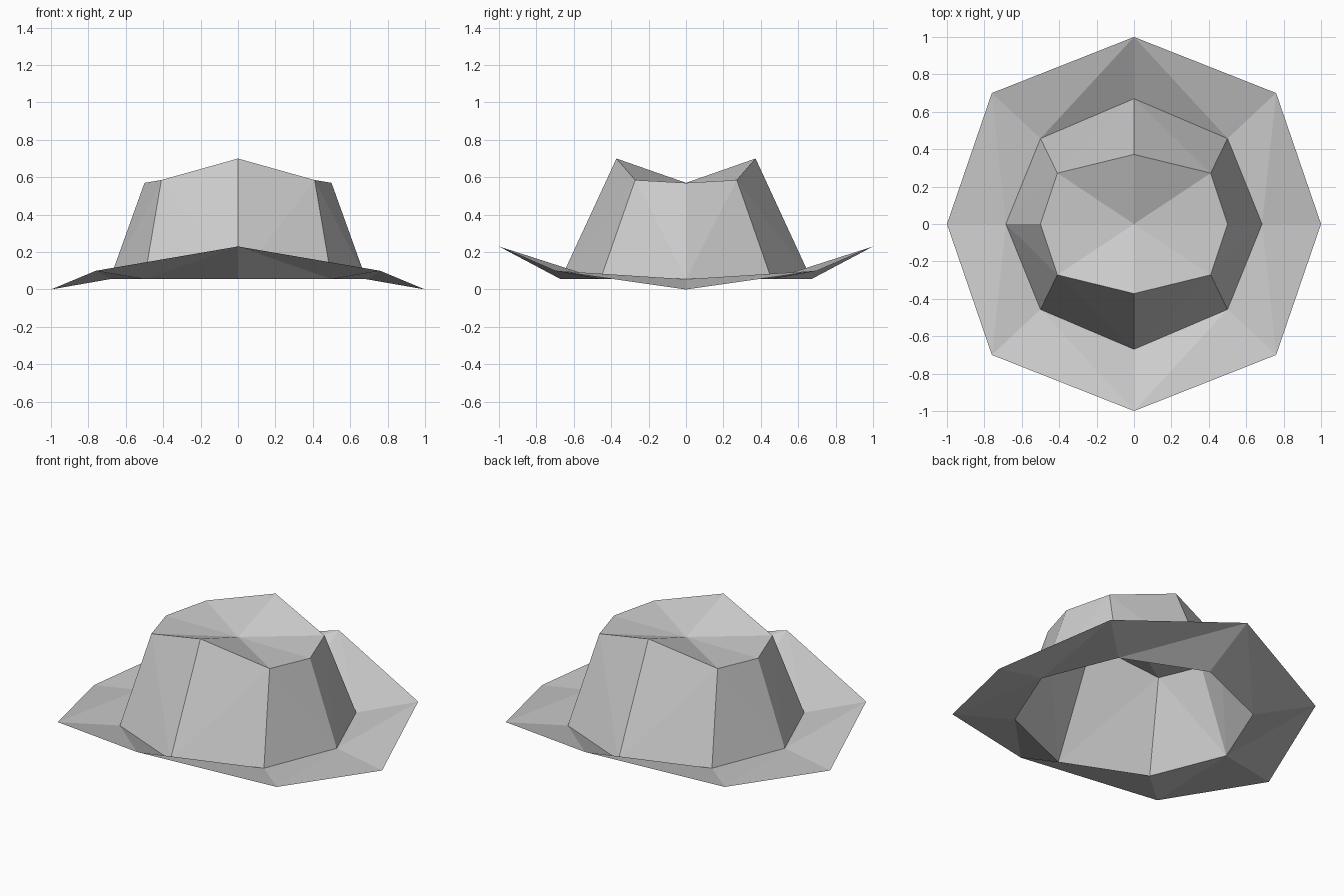
import bpy
import bmesh

cube = bpy.data.objects.get("Cube")
if cube:
    bpy.data.objects.remove(cube, do_unlink=True)

felt = bpy.data.materials.new("grey_felt")
felt.use_nodes = True
felt.diffuse_color = (0.6, 0.6, 0.6, 1)
felt.node_tree.nodes["Principled BSDF"].inputs["Base Color"].default_value = felt.diffuse_color


def ring(side, corner, end):
    """Eight points from the side, corner and end points of one quarter."""
    (sx, sz), (cx, cy, cz), (ey, ez) = side, corner, end
    return [(sx, 0, sz), (cx, cy, cz), (0, ey, ez), (-cx, cy, cz),
            (-sx, 0, sz), (-cx, -cy, cz), (0, -ey, ez), (cx, -cy, cz)]


def skin(name, lower, upper, fold, centre=None):
    """Join two rings with triangles; fold is the lower point parity that diagonals leave."""
    bm = bmesh.new()
    a = [bm.verts.new(p) for p in lower]
    b = [bm.verts.new(p) for p in upper]
    hub = bm.verts.new(centre) if centre else None
    for i in range(8):
        j = (i + 1) % 8
        if i % 2 == fold:
            bm.faces.new((a[i], a[j], b[j]))
            bm.faces.new((a[i], b[j], b[i]))
        else:
            bm.faces.new((a[i], a[j], b[i]))
            bm.faces.new((a[j], b[j], b[i]))
        if hub:
            bm.faces.new((b[i], b[j], hub))
    mesh = bpy.data.meshes.new(name)
    bm.to_mesh(mesh)
    bm.free()
    mesh.materials.append(felt)
    obj = bpy.data.objects.new(name, mesh)
    bpy.context.collection.objects.link(obj)
    return obj


brim_edge = ring((1, 0), (0.76, 0.7, 0.1), (1, 0.23))
crown_base = ring((0.685, 0.055), (0.5, 0.457, 0.055), (0.67, 0.055))
crown_rim = ring((0.5, 0.57), (0.41, 0.272, 0.585), (0.372, 0.7))


# Brim, drooping at the sides and raised at the front and back
def build_brim():
    # Diagonals run corner to side, and end to corner
    bm = bmesh.new()
    outer = [bm.verts.new(p) for p in brim_edge]
    inner = [bm.verts.new(p) for p in crown_base]
    for i in range(0, 8, 2):
        for step in (1, -1):
            corner = (i + step) % 8
            # Side points fold from the corner, end points from themselves
            start, finish = (corner, i) if i % 4 == 0 else (i, corner)
            tris = [(outer[start], outer[finish], inner[finish]),
                    (outer[start], inner[finish], inner[start])]
            for tri in tris:
                bm.faces.new(tri)
    bmesh.ops.recalc_face_normals(bm, faces=bm.faces)
    if sum(f.normal.z for f in bm.faces) < 0:
        bmesh.ops.reverse_faces(bm, faces=bm.faces)
    mesh = bpy.data.meshes.new("brim")
    bm.to_mesh(mesh)
    bm.free()
    mesh.materials.append(felt)
    bpy.context.collection.objects.link(bpy.data.objects.new("brim", mesh))


build_brim()

# Hollow crown with a dented top
skin("crown", crown_base, crown_rim, 0, (0, 0, 0.57))
